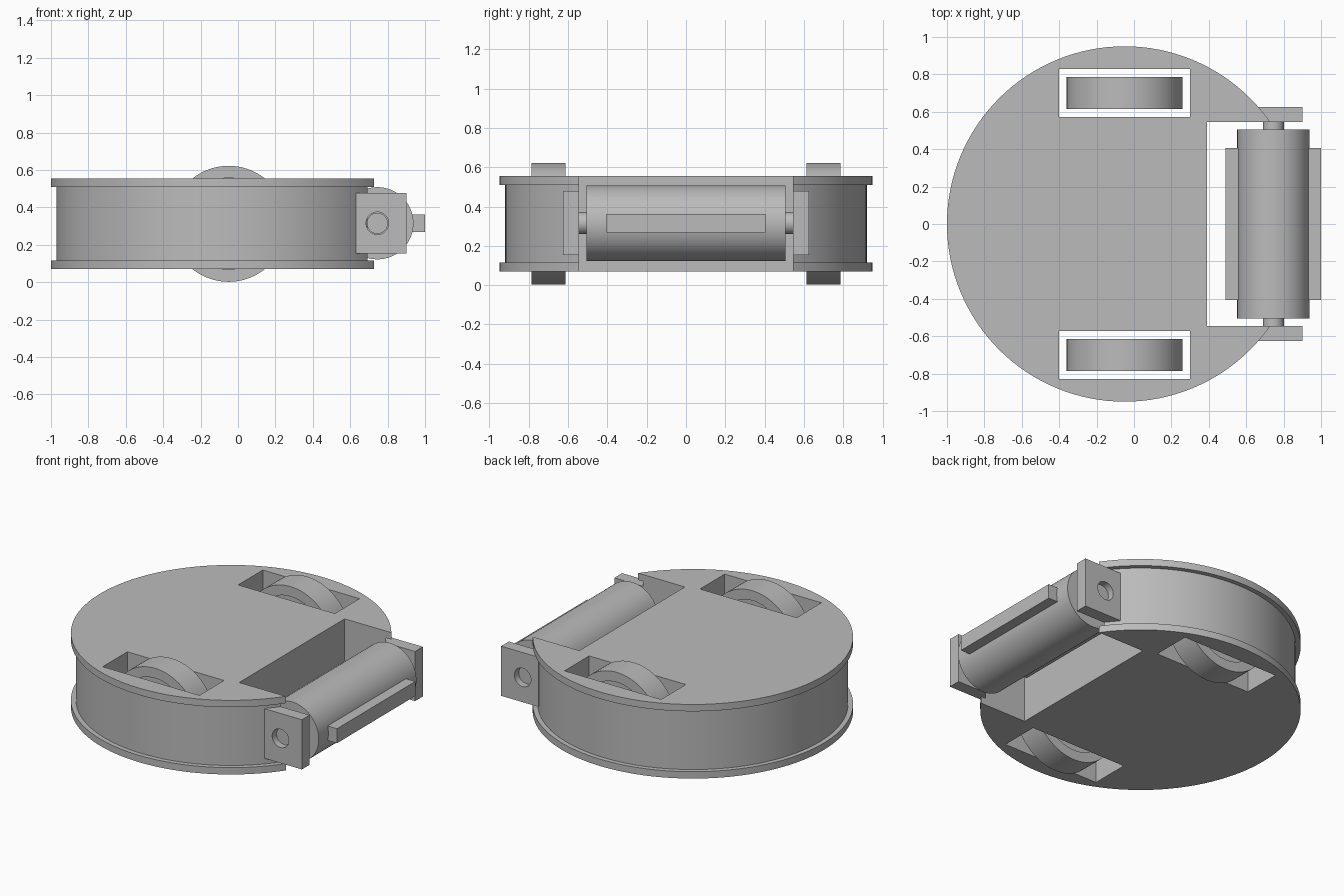
import bpy, bmesh, math
from mathutils import Matrix, Vector

cube = bpy.data.objects.get("Cube")
if cube:
    bpy.data.objects.remove(cube, do_unlink=True)

grey = bpy.data.materials.new("plain grey")
grey.use_nodes = True
grey.diffuse_color = (0.5, 0.5, 0.5, 1)
grey.node_tree.nodes["Principled BSDF"].inputs["Base Color"].default_value = (0.5, 0.5, 0.5, 1)


def finish(name, bm):
    bmesh.ops.recalc_face_normals(bm, faces=bm.faces)
    mesh = bpy.data.meshes.new(name)
    bm.to_mesh(mesh)
    bm.free()
    mesh.materials.append(grey)
    obj = bpy.data.objects.new(name, mesh)
    bpy.context.collection.objects.link(obj)
    return obj


def lathe(name, profile, centre, along_y=False, steps=96):
    """Revolve (radius, height) points about z, or about y."""
    bm = bmesh.new()
    verts = [bm.verts.new((r, 0, h)) for r, h in profile]
    edges = [bm.edges.new(pair) for pair in zip(verts, verts[1:])]
    bmesh.ops.spin(bm, geom=verts + edges, cent=(0, 0, 0), axis=(0, 0, 1),
                   angle=math.tau, steps=steps)
    bmesh.ops.remove_doubles(bm, verts=bm.verts, dist=1e-5)
    if along_y:
        bm.transform(Matrix.Rotation(-math.pi / 2, 4, "X"))
    bm.transform(Matrix.Translation(centre))
    return finish(name, bm)


def box(name, low, high):
    low, high = Vector(low), Vector(high)
    bm = bmesh.new()
    bmesh.ops.create_cube(bm, size=1)
    bm.transform(Matrix.Translation((low + high) / 2) @ Matrix.Diagonal((*(high - low), 1)))
    return finish(name, bm)


def cut(obj, cutters):
    """Subtract the cutters, bake the result and drop the cutters."""
    for cutter in cutters:
        mod = obj.modifiers.new("cut", "BOOLEAN")
        mod.operation, mod.solver, mod.object = "DIFFERENCE", "EXACT", cutter
    graph = bpy.context.evaluated_depsgraph_get()
    mesh = bpy.data.meshes.new_from_object(obj.evaluated_get(graph))
    obj.modifiers.clear()
    obj.data = mesh
    for cutter in cutters:
        bpy.data.objects.remove(cutter, do_unlink=True)


def smooth(obj):
    obj.data.polygons.foreach_set("use_smooth", [True] * len(obj.data.polygons))
    obj.data.set_sharp_from_angle(angle=math.radians(30))


# Round body with overhanging top and bottom plates
body = lathe("body", [(0, .07), (.95, .07), (.95, .115), (.92, .115),
                      (.92, .51), (.95, .51), (.95, .555), (0, .555)], (-.05, 0, 0), steps=128)
cut(body, [box("roller_notch", (.39, -.545, -.1), (1.2, .545, .8)),
           box("right_well", (-.4, -.828, -.1), (.3, -.573, .8)),
           box("left_well", (-.4, .573, -.1), (.3, .828, .8))])
smooth(body)

# Roller with stepped shaft ends and two long paddles
AXLE = (.745, 0, .315)
half = [(0, .585), (.056, .585), (.056, .505), (.193, .505)]
smooth(lathe("roller", half + [(r, -h) for r, h in reversed(half)], AXLE, along_y=True))
box("front_paddle", (.9, -.405, .267), (1, .405, .362))
box("rear_paddle", (.49, -.405, .267), (.59, .405, .362))

# Wheels with dished sides, and brackets that hold the roller
rim = [(0, .035), (.245, .035), (.245, .086), (.31, .086)]
for side, s in (("right", -1), ("left", 1)):
    smooth(lathe(side + "_wheel", rim + [(r, -h) for r, h in reversed(rim)],
                 (-.05, s * .7, .312), along_y=True))
    y0, y1 = sorted((s * .545, s * .625))
    bracket = box(side + "_bracket", (.63, y0, .153), (.9, y1, .478))
    cut(bracket, [lathe("hole", [(0, -.1), (.06, -.1), (.06, .1), (0, .1)],
                        (AXLE[0], s * .585, AXLE[2]), along_y=True, steps=48)])
    smooth(bracket)
